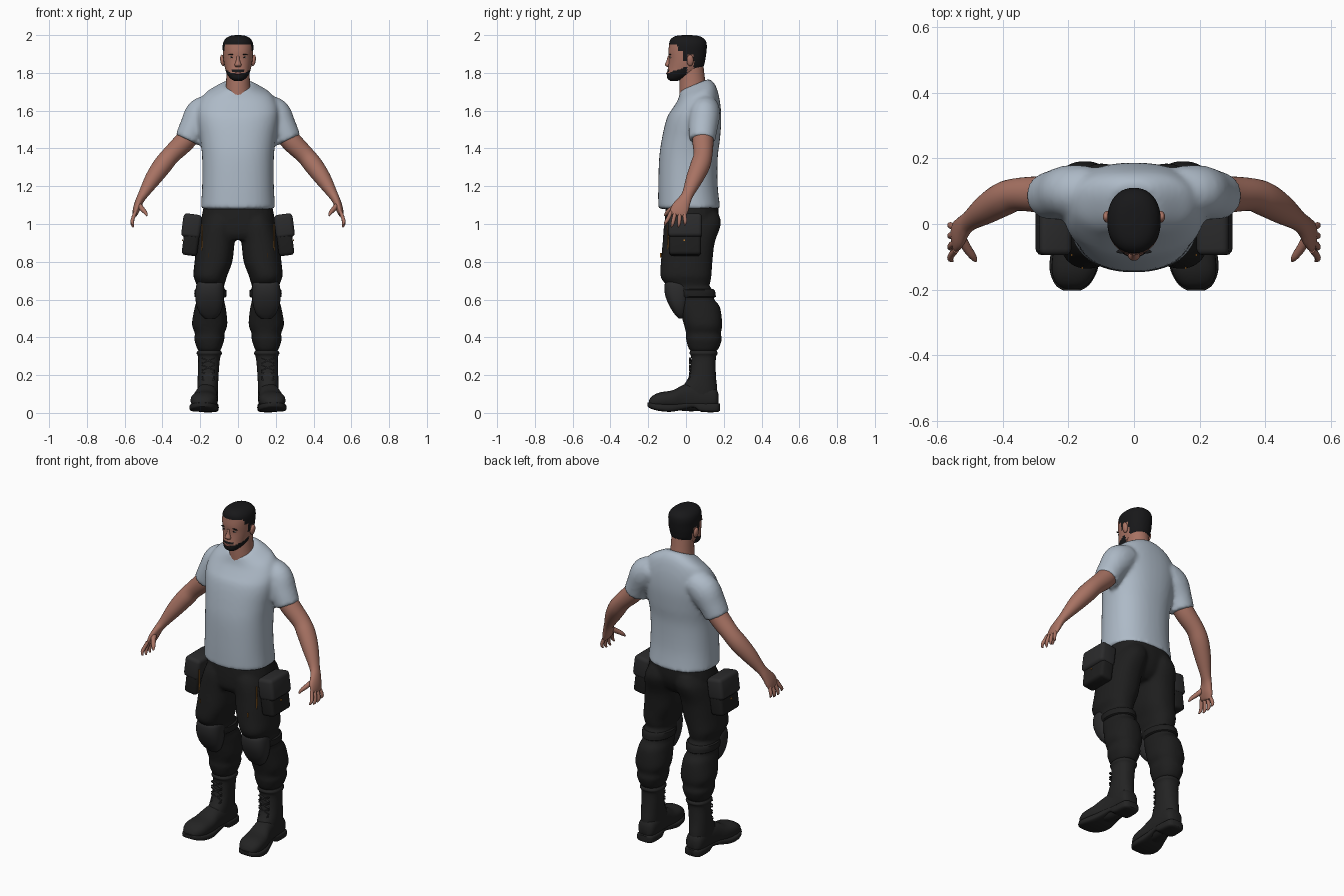
import bpy, bmesh, math
from mathutils import Vector, Matrix

if "Cube" in bpy.data.objects:
    bpy.data.objects.remove(bpy.data.objects["Cube"])

X, Y, Z = Vector((1, 0, 0)), Vector((0, 1, 0)), Vector((0, 0, 1))


def material(name, r, g, b):
    m = bpy.data.materials.new(name)
    m.use_nodes = True
    m.diffuse_color = (r, g, b, 1)
    bsdf = m.node_tree.nodes["Principled BSDF"]
    bsdf.inputs["Base Color"].default_value = (r, g, b, 1)
    bsdf.inputs["Roughness"].default_value = 0.8
    return m


SHIRT = material("pale_blue_cotton", .42, .49, .57)
SKIN = material("skin", .39, .17, .125)
HAIR = material("black_hair", .009, .009, .01)
PANTS = material("black_cloth", .013, .013, .013)
BOOT = material("black_leather", .017, .017, .017)
PAD = material("charcoal_pad", .024, .024, .025)
ORANGE = material("orange_stitch", .5, .2, .03)
LIPS = material("lips", .25, .09, .075)
WHITE = material("eye_white", .5, .45, .42)


def finish(bm, name, mat):
    bmesh.ops.recalc_face_normals(bm, faces=bm.faces)
    me = bpy.data.meshes.new(name)
    bm.to_mesh(me)
    bm.free()
    me.materials.append(mat)
    ob = bpy.data.objects.new(name, me)
    bpy.context.scene.collection.objects.link(ob)
    bpy.ops.object.select_all(action='DESELECT')
    ob.select_set(True)
    bpy.context.view_layer.objects.active = ob
    bpy.ops.object.shade_smooth_by_angle(angle=math.radians(45))
    return ob


def spline(rows, n):
    """Smooth in-between rows through the given ones."""
    out = []
    for i in range(len(rows) - 1):
        p0, p1 = rows[max(i - 1, 0)], rows[i]
        p2, p3 = rows[i + 1], rows[min(i + 2, len(rows) - 1)]
        for k in range(n):
            t = k / n
            out.append([b + .5 * t * (c - a + t * (2*a - 5*b + 4*c - d + t * (3*(b - c) + d - a)))
                        for a, b, c, d in zip(p0, p1, p2, p3)])
    return out + [list(rows[-1])]


def loft(name, mat, rings, ref, fixed=None, s=1, n=4, seg=28, p=2.0):
    """Skin through rings (x, y, z, radius along ref, other radius)."""
    rings = spline(rings, n)
    bm = bmesh.new()
    loops = []
    for i, (x, y, z, a, b) in enumerate(rings):
        lo, hi = rings[max(i - 1, 0)], rings[min(i + 1, len(rings) - 1)]
        t = fixed or (Vector(hi[:3]) - Vector(lo[:3])).normalized()
        u = (ref - t * ref.dot(t)).normalized()
        v = t.cross(u)
        loop = []
        for k in range(seg):
            c, d = math.cos(math.tau * k / seg), math.sin(math.tau * k / seg)
            co = Vector((x, y, z)) + u * max(a, .001) * math.copysign(abs(c) ** (2 / p), c) \
                + v * max(b, .001) * math.copysign(abs(d) ** (2 / p), d)
            loop.append(bm.verts.new((co.x * s, co.y, co.z)))
        loops.append(loop)
    for l0, l1 in zip(loops, loops[1:]):
        for k in range(seg):
            bm.faces.new((l0[k], l0[k - 1], l1[k - 1], l1[k]))
    bm.faces.new(loops[0])
    bm.faces.new(loops[-1])
    return finish(bm, name, mat)


def stack(name, mat, rows, **kw):
    """Upright loft from rows (z, centre x, half width, front y, back y)."""
    return loft(name, mat, [(cx, (f + b) / 2, z, w, (b - f) / 2) for z, cx, w, f, b in rows],
                X, Z, **kw)


def box(name, mat, at, size, s=1, rot=0, axis='Y', bevel=0.0):
    bm = bmesh.new()
    bmesh.ops.create_cube(bm, size=1)
    bm.transform(Matrix.Diagonal((*size, 1)))
    if bevel:
        bmesh.ops.bevel(bm, geom=bm.edges[:], offset=bevel, segments=3, profile=.5, affect='EDGES')
    bm.transform(Matrix.Translation(at) @ Matrix.Rotation(rot, 4, axis))
    bm.transform(Matrix.Diagonal((s, 1, 1, 1)))
    return finish(bm, name, mat)


def blob(name, mat, at, size, s=1, rot=0):
    bm = bmesh.new()
    bmesh.ops.create_uvsphere(bm, u_segments=16, v_segments=10, radius=1)
    bm.transform(Matrix.Translation(at) @ Matrix.Rotation(rot, 4, 'Y') @ Matrix.Diagonal((*size, 1)))
    bm.transform(Matrix.Diagonal((s, 1, 1, 1)))
    return finish(bm, name, mat)


def fuse(parts, voxel, smooth):
    """Merge overlapping parts into one continuous skin."""
    with bpy.context.temp_override(active_object=parts[0], selected_editable_objects=parts):
        bpy.ops.object.join()
    r = parts[0].modifiers.new("merge", 'REMESH')
    r.mode, r.voxel_size, r.use_smooth_shade = 'VOXEL', voxel, True
    m = parts[0].modifiers.new("soften", 'SMOOTH')
    m.factor, m.iterations = .5, smooth


SIDES = (("left", 1), ("right", -1))

# T-shirt: torso with a collar that dips at the front, plus sleeves
shirt = stack("shirt", SHIRT, [
    (1.08, 0, .197, -.147, .182), (1.2, 0, .19, -.147, .168), (1.35, 0, .19, -.142, .168),
    (1.45, 0, .2, -.128, .18), (1.55, 0, .215, -.105, .187), (1.62, 0, .212, -.075, .182),
    (1.68, 0, .18, -.045, .165), (1.715, 0, .125, -.035, .145), (1.74, 0, .078, -.03, .118)],
    p=2.3, seg=40)
for v in shirt.data.vertices:
    v.co.z += .42 * (v.co.y - .05) * min(max((v.co.z - 1.58) / .15, 0), 1)
sleeves = [loft(side + "_sleeve", SHIRT, [
    (.13, .1, 1.62, .075, .07), (.19, .098, 1.58, .082, .09),
    (.235, .09, 1.51, .077, .076), (.267, .085, 1.443, .07, .07)], Y, s=s) for side, s in SIDES]
fuse([shirt] + sleeves, .011, 5)

# Trousers: hips and two baggy legs
hips = stack("trousers", PANTS, [
    (1.11, 0, .178, -.105, .172), (1.02, 0, .195, -.112, .17), (.95, 0, .19, -.11, .14),
    (.915, 0, .15, -.09, .1)], p=2.4)
legs = [stack(side + "_trouser_leg", PANTS, [
    (1.06, .085, .08, -.09, .17), (1, .1, .095, -.115, .185), (.9, .118, .1, -.124, .152),
    (.8, .13, .1, -.133, .14), (.73, .146, .09, -.136, .135), (.695, .146, .08, -.12, .13),
    (.67, .146, .072, -.09, .125), (.645, .146, .078, -.08, .145), (.6, .146, .072, -.06, .15),
    (.56, .147, .082, -.04, .18), (.47, .15, .094, -.012, .192), (.42, .15, .078, 0, .185),
    (.39, .152, .08, 0, .19), (.345, .152, .066, .012, .175), (.325, .152, .055, .025, .16)],
    s=s, p=2.3) for side, s in SIDES]
fuse([hips] + legs, .009, 3)

for side, s in SIDES:
    # Knee pad with its strap
    stack(side + "_knee_pad", PAD, [
        (.7, .148, .05, -.085, .0), (.685, .148, .07, -.112, .015), (.63, .15, .076, -.112, .02),
        (.57, .15, .07, -.09, .01), (.525, .148, .052, -.062, .0), (.5, .148, .028, -.04, .0)],
        s=s, p=2.6)
    stack(side + "_knee_strap", PANTS, [
        (.655, .146, .07, -.06, .14), (.65, .146, .084, -.07, .152),
        (.615, .146, .084, -.065, .158), (.61, .146, .07, -.06, .145)], s=s, n=2)

    # Thigh pouch with flap and button
    box(side + "_pouch", PANTS, (.245, -.005, .94), (.082, .17, .215), s, -.13, bevel=.018)
    box(side + "_pouch_flap", PAD, (.245, -.005, .99), (.1, .18, .125), s, -.13, bevel=.02)
    box(side + "_pouch_button", ORANGE, (.294, -.01, .915), (.006, .008, .008), s)

    # Orange stitching on the thigh
    box(side + "_stitch_bar", ORANGE, (.158, -.134, .835), (.004, .006, .024), s)
    box(side + "_pocket_stitch", ORANGE, (.19, -.095, .93), (.004, .006, .14), s)

    # Boot: shaft, foot, sole and laces
    stack(side + "_boot_shaft", BOOT, [
        (.33, .152, .06, .025, .16), (.315, .152, .067, .018, .168), (.29, .153, .058, .028, .158),
        (.2, .158, .055, .018, .158), (.13, .16, .054, -.02, .165), (.06, .16, .05, -.03, .165)],
        s=s, p=2.3)
    loft(side + "_boot_foot", BOOT, [
        (.158, .172, .07, .025, .03), (.158, .15, .08, .05, .055), (.16, .06, .085, .054, .075),
        (.168, -.01, .08, .058, .07), (.176, -.07, .07, .068, .05), (.183, -.14, .066, .068, .042),
        (.187, -.18, .058, .05, .03), (.188, -.197, .05, .025, .015)], X, -Y, s=s, p=2.4)
    loft(side + "_boot_sole", BOOT, [
        (.158, .18, .03, .03, .018), (.158, .16, .028, .052, .024), (.158, .08, .03, .056, .024),
        (.162, .04, .042, .052, .014), (.17, -.02, .034, .062, .018), (.178, -.08, .026, .074, .02),
        (.184, -.14, .03, .073, .02), (.188, -.185, .038, .052, .016), (.189, -.203, .044, .025, .01)],
        X, -Y, s=s, p=4)
    for i in range(4):
        for tilt in (-.4, .4):
            box(side + "_boot_lace", PAD, (.157, .021 - .005 * (i == 0), .165 + .037 * i),
                (.07, .012, .007), s, tilt)

    # Bare arm flowing into the palm, then fingers and thumb
    loft(side + "_arm", SKIN, [
        (.22, .092, 1.52, .055, .055), (.28, .09, 1.44, .056, .055), (.355, .09, 1.365, .05, .049),
        (.4, .075, 1.31, .052, .05), (.45, .045, 1.24, .045, .043), (.5, .01, 1.16, .031, .027),
        (.52, -.008, 1.125, .035, .022), (.535, -.03, 1.085, .046, .02),
        (.545, -.043, 1.055, .044, .014), (.547, -.046, 1.045, .036, .008)], Y, s=s)
    for name, d in (("index", -.034), ("middle", -.011), ("ring", .012), ("little", .034)):
        drop = .995 + abs(d) * .45
        loft(f"{side}_{name}_finger", SKIN, [
            (.543, -.045 + d, 1.065, .01, .01), (.556, -.05 + 1.3 * d, 1.03, .0105, .01),
            (.56, -.055 + 1.5 * d, drop, .009, .009), (.553, -.06 + 1.55 * d, drop - .016, .004, .004)],
            Y, s=s, seg=10)
    loft(side + "_thumb", SKIN, [
        (.528, -.04, 1.105, .016, .014), (.508, -.075, 1.08, .014, .013),
        (.49, -.1, 1.06, .011, .01), (.482, -.113, 1.043, .004, .004)], Y, s=s, seg=12)

# Neck and head; hair and beard are coloured by position
stack("neck", SKIN, [(1.67, 0, .075, -.035, .125), (1.74, 0, .064, -.035, .105),
                     (1.84, 0, .06, -.03, .092)])
head = stack("head", SKIN, [
    (1.757, 0, .02, -.082, -.045), (1.77, 0, .04, -.098, -.01), (1.795, 0, .059, -.101, .05),
    (1.83, 0, .07, -.095, .09), (1.87, 0, .077, -.091, .102), (1.91, 0, .08, -.093, .108),
    (1.945, 0, .081, -.09, .11), (1.97, 0, .074, -.086, .104), (1.988, 0, .057, -.07, .085),
    (1.997, 0, .035, -.045, .06), (2, 0, .008, -.01, .02)], seg=64, n=6, p=2.2)
head.data.materials.append(HAIR)


def is_hair(c):
    line = 1.95 if c.y < -.045 else 1.915 if c.y < -.02 else 1.865 if c.y < .01 else 1.9
    if c.y > .04:
        line = 1.825
    beard = c.y < .005 and c.z < 1.798 + .33 * (c.y + .1)
    moustache = abs(c.x) < .032 and c.y < 0 and 1.808 < c.z < 1.82
    return c.z > line or beard or moustache


for f in head.data.polygons:
    f.material_index = int(is_hair(f.center))

# Face details
stack("nose", SKIN, [(1.89, 0, .007, -.096, -.08), (1.865, 0, .01, -.103, -.08),
                     (1.843, 0, .018, -.112, -.08), (1.832, 0, .013, -.1, -.08)], seg=16)
blob("mouth", LIPS, (0, -.098, 1.797), (.02, .007, .006))
for side, s in SIDES:
    blob(side + "_ear", SKIN, (.082, .022, 1.866), (.012, .018, .031), s, .15)
    blob(side + "_eye", WHITE, (.033, -.083, 1.882), (.012, .004, .004), s)
    blob(side + "_pupil", HAIR, (.033, -.086, 1.882), (.005, .003, .004), s)
    blob(side + "_eyebrow", HAIR, (.036, -.084, 1.897), (.018, .006, .003), s, .1)
